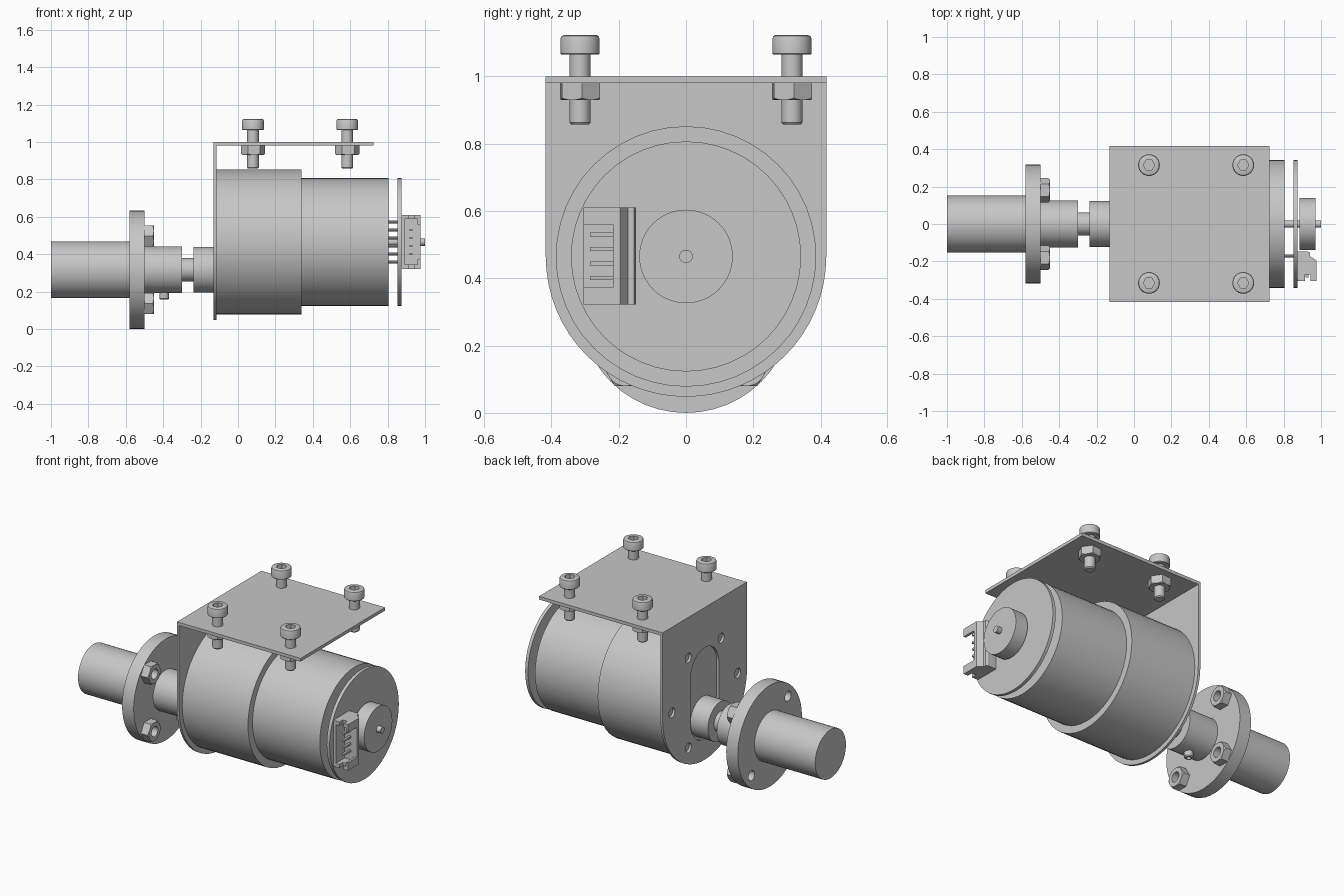
import bpy, bmesh
from math import pi, cos, sin, radians
from mathutils import Matrix, Vector

if "Cube" in bpy.data.objects:
    bpy.data.objects.remove(bpy.data.objects["Cube"], do_unlink=True)

metal = bpy.data.materials.new("grey_metal")
metal.use_nodes = True
GREY = (0.57, 0.57, 0.57, 1)
metal.diffuse_color = GREY
metal.node_tree.nodes["Principled BSDF"].inputs["Base Color"].default_value = GREY

parts = []
ALONG_X = Matrix.Rotation(pi / 2, 4, 'Y')


def finish(name, bm):
    bmesh.ops.recalc_face_normals(bm, faces=bm.faces)
    mesh = bpy.data.meshes.new(name)
    bm.to_mesh(mesh)
    bm.free()
    mesh.materials.append(metal)
    obj = bpy.data.objects.new(name, mesh)
    bpy.context.collection.objects.link(obj)
    parts.append(obj)
    return obj


def lathe(name, profile, centre=(0, 0, 0), turn=Matrix(), sides=48):
    """Revolve (radius, height) points around the local z axis."""
    bm = bmesh.new()
    verts = [bm.verts.new((r, 0, h)) for r, h in profile]
    edges = [bm.edges.new(pair) for pair in zip(verts, verts[1:])]
    bmesh.ops.spin(bm, geom=verts + edges, cent=(0, 0, 0), axis=(0, 0, 1),
                   angle=2 * pi, steps=sides)
    bmesh.ops.remove_doubles(bm, verts=bm.verts, dist=1e-5)
    bm.transform(Matrix.Translation(centre) @ turn)
    return finish(name, bm)


def rod(name, r, start, end, y, z, sides=48):
    """Cylinder along x."""
    return lathe(name, [(0, start), (r, start), (r, end), (0, end)],
                 (0, y, z), ALONG_X, sides)


def prism(name, points, start, end, axis='Z'):
    """Extrude an outline: (y, z) along X or (x, y) along Z."""
    bm = bmesh.new()
    place = (lambda u, v: (start, u, v)) if axis == 'X' else (lambda u, v: (u, v, start))
    face = bm.faces.new([bm.verts.new(place(u, v)) for u, v in points])
    shift = Vector((end - start, 0, 0) if axis == 'X' else (0, 0, end - start))
    new = bmesh.ops.extrude_face_region(bm, geom=[face])["geom"]
    bmesh.ops.translate(bm, vec=shift, verts=[v for v in new if isinstance(v, bmesh.types.BMVert)])
    return finish(name, bm)


def box(name, x, y, z):
    return prism(name, [(x[0], y[0]), (x[1], y[0]), (x[1], y[1]), (x[0], y[1])], *z)


def arc(cx, cy, r, a, b, n):
    return [(cx + r * cos(radians(a + (b - a) * i / n)),
             cy + r * sin(radians(a + (b - a) * i / n))) for i in range(n + 1)]


def combine(obj, tools, operation='DIFFERENCE'):
    """Apply booleans and discard the tools."""
    for tool in tools:
        mod = obj.modifiers.new("cut", 'BOOLEAN')
        mod.operation, mod.solver, mod.object = operation, 'EXACT', tool
    bpy.context.view_layer.update()
    graph = bpy.context.evaluated_depsgraph_get()
    mesh = bpy.data.meshes.new_from_object(obj.evaluated_get(graph))
    obj.modifiers.clear()
    obj.data = mesh
    for tool in tools:
        parts.remove(tool)
        bpy.data.objects.remove(tool, do_unlink=True)
    return obj


def copy(obj, name, matrix):
    new = obj.copy()
    new.name = name
    new.matrix_world = matrix
    bpy.context.collection.objects.link(new)
    parts.append(new)


MOTOR_Z, SHAFT_Z = 0.465, 0.317
SIGNS = [(a, b) for a in (-1, 1) for b in (-1, 1)]

# Motor body, encoder board and magnet
rod("gearbox", 0.387, -0.115, 0.34, 0, MOTOR_Z)
rod("motor_can", 0.342, 0.34, 0.805, 0, MOTOR_Z)
rod("encoder_board", 0.342, 0.853, 0.873, 0, MOTOR_Z)
rod("encoder_magnet", 0.139, 0.886, 0.97, 0, MOTOR_Z)
rod("rear_shaft", 0.02, 0.8, 1.0, 0, MOTOR_Z, 16)
for i in range(6):
    rod("board_pin", 0.008, 0.8, 0.86, -0.172, MOTOR_Z + 0.043 * (i - 2.5), 8)

# Connector with open cavity and pins
connector = prism("connector", [(0.873, -0.148), (0.93, -0.148), (0.942, -0.155), (0.942, -0.172),
                                (0.975, -0.195), (0.975, -0.305), (0.873, -0.305)], 0.322, 0.61)
combine(connector, [
    box("cavity", (0.89, 0.96), (-0.32, -0.217), (0.345, 0.587)),
    box("window", (0.94, 0.99), (-0.33, -0.217), (0.372, 0.56)),
    box("side_notch", (0.915, 0.945), (-0.34, -0.27), (0.3, 0.63))])
for i in range(4):
    z = MOTOR_Z + 0.043 * (i - 1.5)
    box("connector_pin", (0.918, 0.932), (-0.286, -0.21), (z - 0.006, z + 0.006))

# Bracket: rounded face plate with slot and screw holes, plus top plate
face = prism("bracket_face", [(0.417, 0.99), (-0.417, 0.99)] + arc(0, MOTOR_Z, 0.417, 180, 360, 32),
             -0.13, -0.115, 'X')
slot = prism("slot", arc(0, 0.61, 0.139, 0, 180, 20) + arc(0, 0.318, 0.139, 180, 360, 20),
             -0.2, -0.05, 'X')
holes = [rod("hole", 0.03, -0.2, -0.05, 0.325 * cos(i * pi / 3),
             MOTOR_Z + 0.325 * sin(i * pi / 3), 16) for i in range(6)]
combine(face, [slot] + holes)
box("bracket_top", (-0.13, 0.725), (-0.417, 0.417), (0.98, 1.0))

# Output shaft, boss and flanged coupling
rod("gearbox_boss", 0.122, -0.237, -0.11, 0, SHAFT_Z)
rod("output_shaft", 0.062, -0.5, -0.23, 0, SHAFT_Z, 32)
rod("coupling_hub", 0.125, -0.51, -0.3, 0, SHAFT_Z)
flange = rod("coupling_flange", 0.317, -0.58, -0.5, 0, SHAFT_Z)
combine(flange, [rod("hole", 0.031, -0.7, -0.4, 0.18 * a, SHAFT_Z + 0.18 * b, 16) for a, b in SIGNS])
rod("driven_shaft", 0.152, -1.0, -0.575, 0, SHAFT_Z)
lathe("set_screw", [(0, 0.18), (0.013, 0.18), (0.013, 0.157), (0.02, 0.157),
                    (0.026, 0.163), (0.026, 0.21), (0, 0.21)], (-0.395, 0, 0), sides=16)

# Hex nut, chamfered at its free end
nut = prism("flange_nut", arc(0, 0, 0.0655, 0, 300, 5), 0, 0.05)
combine(nut, [lathe("chamfer", [(0, -0.01), (0.044, -0.01), (0.08, 0.018), (0.08, 0.1), (0, 0.1)])],
        'INTERSECT')
combine(nut, [lathe("bore", [(0, -0.1), (0.031, -0.1), (0.031, 0.1), (0, 0.1)], sides=24)])

# Socket head bolt, origin at the top plate's upper surface
bolt = lathe("bracket_bolt", [(0, -0.143), (0.026, -0.143), (0.031, -0.137), (0.031, 0.065),
                              (0.055, 0.065), (0.058, 0.068), (0.058, 0.113), (0.055, 0.12),
                              (0.049, 0.123), (0, 0.123)], sides=32)
combine(bolt, [prism("socket", arc(0, 0, 0.03, 0, 300, 5), 0.088, 0.2)])

# Place nuts and bolts in fours
for a, b in SIGNS:
    spot = Vector((0.332 + 0.252 * a, 0.315 * b, 1.0))
    copy(bolt, "bracket_bolt", Matrix.Translation(spot))
    copy(nut, "bracket_nut", Matrix.Translation(spot - Vector((0, 0, 0.07)))
         @ Matrix.Rotation(radians(5), 4, 'Z'))
    copy(nut, "flange_nut", Matrix.Translation((-0.45, 0.18 * a, SHAFT_Z + 0.18 * b))
         @ Matrix.Rotation(-pi / 2, 4, 'Y') @ Matrix.Rotation(pi / 6, 4, 'Z'))
for pattern in (nut, bolt):
    parts.remove(pattern)
    bpy.data.objects.remove(pattern, do_unlink=True)

# Smooth round surfaces, keep edges sharp
bpy.ops.object.select_all(action='DESELECT')
for obj in parts:
    obj.select_set(True)
bpy.context.view_layer.objects.active = parts[0]
bpy.ops.object.shade_smooth_by_angle(angle=radians(28))
